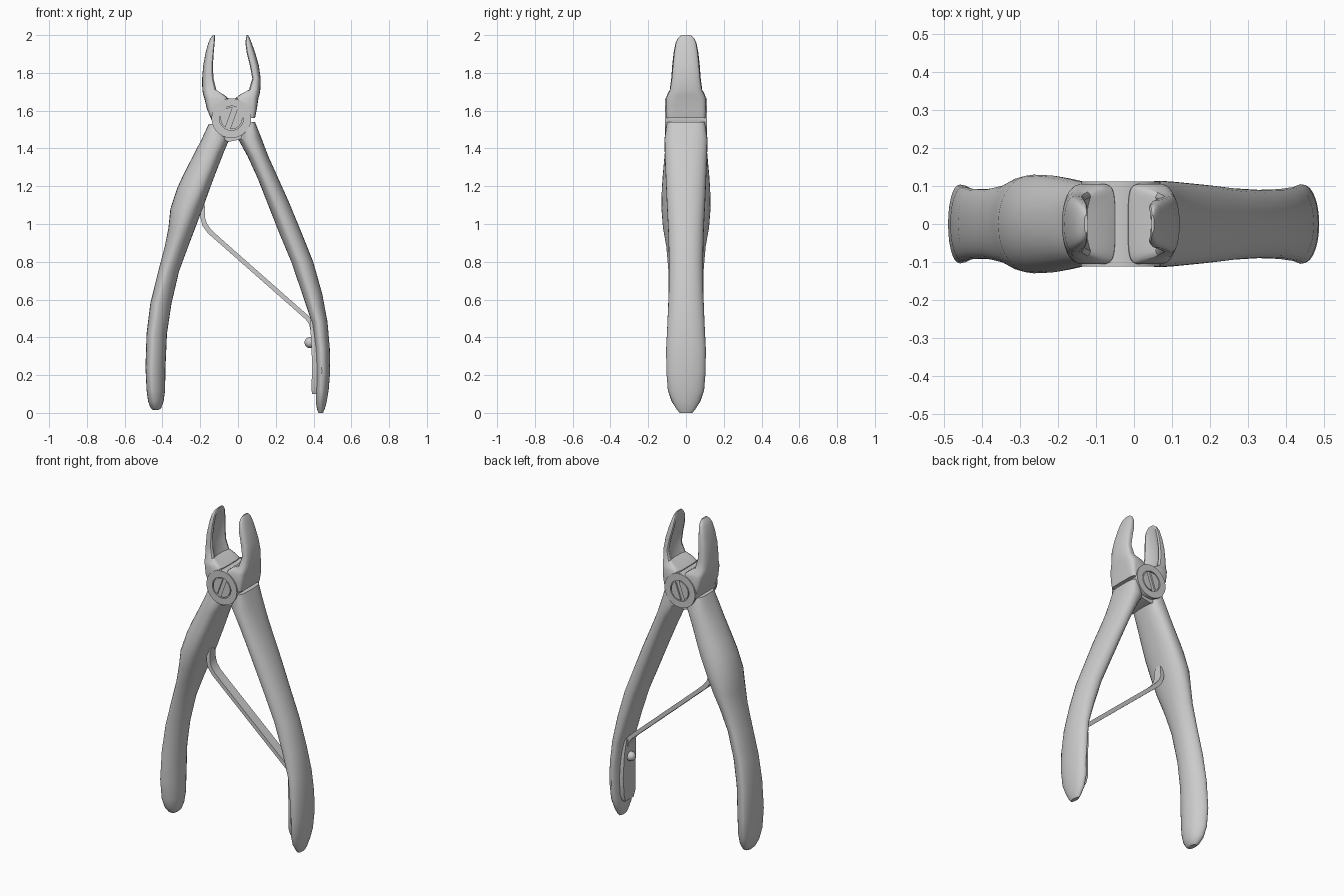
import bpy, bmesh, math
from mathutils import Vector

PIVOT = (-0.035, 1.56)


def finish(name, bm, angle=32):
    bmesh.ops.recalc_face_normals(bm, faces=bm.faces)
    me = bpy.data.meshes.new(name)
    bm.to_mesh(me)
    bm.free()
    me.shade_smooth()
    me.set_sharp_from_angle(angle=math.radians(angle))
    ob = bpy.data.objects.new(name, me)
    bpy.context.collection.objects.link(ob)
    return ob


def bridge(name, rings, angle=32):
    """Skin a stack of equal-sized closed rings and cap both ends."""
    bm = bmesh.new()
    rows = [[bm.verts.new(p) for p in r] for r in rings]
    n = len(rows[0])
    for a, b in zip(rows, rows[1:]):
        for i in range(n):
            bm.faces.new((a[i], a[(i + 1) % n], b[(i + 1) % n], b[i]))
    bm.faces.new(rows[0])
    bm.faces.new(rows[-1])
    return finish(name, bm, angle)


def section(z, xo, xi, w, f, q, qi, g=0.0, n=28):
    """Ring with outer side xo, inner side xi, half width w, widest at fraction f,
    outer squareness q, inner squareness qi (1 = ellipse) and inner hollow g."""
    xe = xo + f * (xi - xo)
    ring = []
    for k in range(n):
        t = 2 * math.pi * k / n
        c, s = math.cos(t), math.sin(t)
        x = xe + ((xo - xe) * abs(c) ** q if c > 0 else (xi - xe) * abs(c) ** qi)
        if c < 0:
            x += g * (xo - xi) * max(0, (abs(c) - 0.6) / 0.4)
        ring.append((x, w * math.copysign(abs(s) ** min(q, 1), s), z))
    return ring


def strip(name, path):
    """Flat bar along (x, z, half width, half thickness) points."""
    rings = []
    for i, (x, z, w, h) in enumerate(path):
        a, b = path[max(i - 1, 0)], path[min(i + 1, len(path) - 1)]
        d = Vector((b[0] - a[0], b[1] - a[1])).normalized()
        nx, nz = -d.y * h, d.x * h
        rings.append([(x + nx, -w, z + nz), (x + nx, w, z + nz),
                      (x - nx, w, z - nz), (x - nx, -w, z - nz)])
    return bridge(name, rings)


def plate(name, outline, y0, y1):
    """Extrude an x-z outline along y."""
    return bridge(name, [[(x, y, z) for x, z in outline] for y in (y0, y1)])


def arc(r, a0, a1, n, turn=0.0):
    pts = []
    for k in range(n):
        a = a0 + (a1 - a0) * k / (n - 1) + turn
        pts.append((PIVOT[0] + r * math.cos(a), PIVOT[1] + r * math.sin(a)))
    return pts


# handles: z, outer x, inner x, half width, widest fraction, squareness out / in
left = [
    (1.53, -0.155, -0.07, .085, .5, .7, .7), (1.45, -0.192, -0.045, .105, .5, .8, .8),
    (1.38, -0.228, -0.075, .112, .55, .9, .8), (1.27, -0.285, -0.118, .122, .6, .95, .8),
    (1.19, -0.322, -0.148, .128, .6, .95, .8), (1.08, -0.358, -0.188, .130, .55, .95, .9),
    (0.98, -0.368, -0.226, .122, .5, .95, 1), (0.88, -0.388, -0.264, .104, .45, .95, 1.1),
    (0.75, -0.422, -0.312, .093, .4, .95, 1.2), (0.58, -0.464, -0.352, .092, .35, .95, 1.2),
    (0.42, -0.484, -0.376, .098, .32, .95, 1.2), (0.24, -0.490, -0.384, .104, .3, .95, 1.2),
    (0.12, -0.484, -0.386, .096, .3, .95, 1.2), (0.06, -0.476, -0.394, .076, .35, .95, 1.1),
    (0.027, -0.463, -0.406, .052, .4, 1, 1), (0.014, -0.450, -0.420, .032, .5, 1, 1)]
right = [
    (1.54, 0.090, 0.030, .100, .5, .6, .6), (1.45, 0.126, 0.000, .114, .5, .8, .8),
    (1.36, 0.160, 0.050, .112, .55, .9, .8), (1.24, 0.214, 0.105, .107, .6, .95, .8),
    (1.12, 0.268, 0.152, .102, .6, .95, .9), (0.96, 0.334, 0.215, .094, .6, .95, 1),
    (0.80, 0.398, 0.282, .090, .6, .95, 1), (0.63, 0.446, 0.340, .092, .6, .95, 1),
    (0.48, 0.474, 0.390, .098, .6, .95, 1), (0.34, 0.486, 0.408, .105, .6, .95, 1),
    (0.22, 0.488, 0.414, .104, .6, .95, 1), (0.12, 0.480, 0.412, .096, .6, .95, 1),
    (0.06, 0.470, 0.412, .074, .6, .95, 1), (0.02, 0.459, 0.418, .050, .5, 1, 1),
    (0.0, 0.450, 0.426, .034, .5, 1, 1)]
bridge("left_handle", [section(*s) for s in left])
bridge("right_handle", [section(*s) for s in right])

# jaws: square root block rising into a hollowed beak
left = [
    (1.55, -0.140, -0.040, .103, .5, .3, .3, 0), (1.61, -0.165, -0.045, .106, .5, .35, .3, 0),
    (1.665, -0.178, -0.050, .106, .5, .5, .3, 0), (1.685, -0.185, -0.070, .100, .5, .6, .3, .05),
    (1.71, -0.189, -0.108, .086, .5, .75, .3, .2), (1.77, -0.190, -0.124, .078, .5, .85, .3, .35),
    (1.84, -0.184, -0.128, .073, .5, .85, .3, .4), (1.91, -0.171, -0.124, .065, .5, .85, .3, .4),
    (1.96, -0.157, -0.120, .055, .5, .85, .35, .3), (1.985, -0.145, -0.119, .042, .5, .9, .5, .2),
    (2.0, -0.131, -0.121, .024, .5, 1, 1, 0)]
right = [
    (1.56, 0.090, -0.030, .104, .5, .3, .3, 0), (1.61, 0.100, -0.025, .106, .5, .35, .3, 0),
    (1.665, 0.108, -0.015, .106, .5, .5, .3, 0), (1.685, 0.114, 0.005, .098, .5, .6, .3, .05),
    (1.71, 0.118, 0.052, .084, .5, .75, .3, .2), (1.77, 0.120, 0.072, .075, .5, .85, .3, .35),
    (1.84, 0.110, 0.058, .069, .5, .85, .3, .4), (1.91, 0.090, 0.041, .062, .5, .85, .3, .4),
    (1.96, 0.072, 0.036, .053, .5, .85, .35, .3), (1.985, 0.062, 0.040, .041, .5, .9, .5, .2),
    (2.0, 0.053, 0.045, .024, .5, 1, 1, 0)]
bridge("left_jaw", [section(*s) for s in left])
bridge("right_jaw", [section(*s) for s in right])

# hinge core and the crossing neck below it
full = 2 * math.pi
plate("hinge_core", arc(0.102, 0, full * 31 / 32, 32), -0.103, 0.103)
plate("hinge_neck", [(-0.13, 1.52), (0.075, 1.53), (0.06, 1.47), (0.0, 1.445),
                     (-0.05, 1.435), (-0.11, 1.46)], -0.085, 0.085)

# washer ring and slotted screw head on both faces
tilt = math.radians(-20)
for side, label in ((-1, "front"), (1, "back")):
    y0, y1 = side * 0.098, side * 0.112
    bm = bmesh.new()
    loops = []
    for r, y in ((0.064, y0), (0.064, y1), (0.105, y1), (0.105, y0)):
        loops.append([bm.verts.new((x, y, z)) for x, z in arc(r, 0, full * 39 / 40, 40)])
    for j in range(4):
        a, b = loops[j], loops[(j + 1) % 4]
        for i in range(40):
            bm.faces.new((a[i], a[(i + 1) % 40], b[(i + 1) % 40], b[i]))
    finish(label + "_hinge_ring", bm)
    cut = math.asin(0.013 / 0.058)
    for k, half in enumerate(("right", "left")):
        plate(f"{label}_screw_{half}",
              arc(0.058, cut - math.pi / 2, math.pi / 2 - cut, 16, tilt + k * math.pi)
              , y0, y1)

# spring blade braced between the handles, and its seat in the right handle
strip("spring_blade", [
    (-0.186, 1.105, .010, .008), (-0.186, 1.09, .024, .011), (-0.186, 1.03, .030, .012),
    (-0.176, 0.995, .030, .013), (-0.150, 0.960, .030, .013), (-0.10, 0.915, .030, .012),
    (0.365, 0.505, .030, .012), (0.388, 0.475, .030, .012), (0.397, 0.42, .030, .010)])
strip("spring_seat", [(0.388, 0.49, .045, .008), (0.400, 0.40, .058, .014),
                      (0.407, 0.25, .060, .014), (0.405, 0.14, .055, .016),
                      (0.403, 0.10, .040, .012)])

# retaining stud
bm = bmesh.new()
bmesh.ops.create_uvsphere(bm, u_segments=20, v_segments=12, radius=0.029)
stud = finish("spring_stud", bm)
stud.location = (0.381, 0, 0.372)
